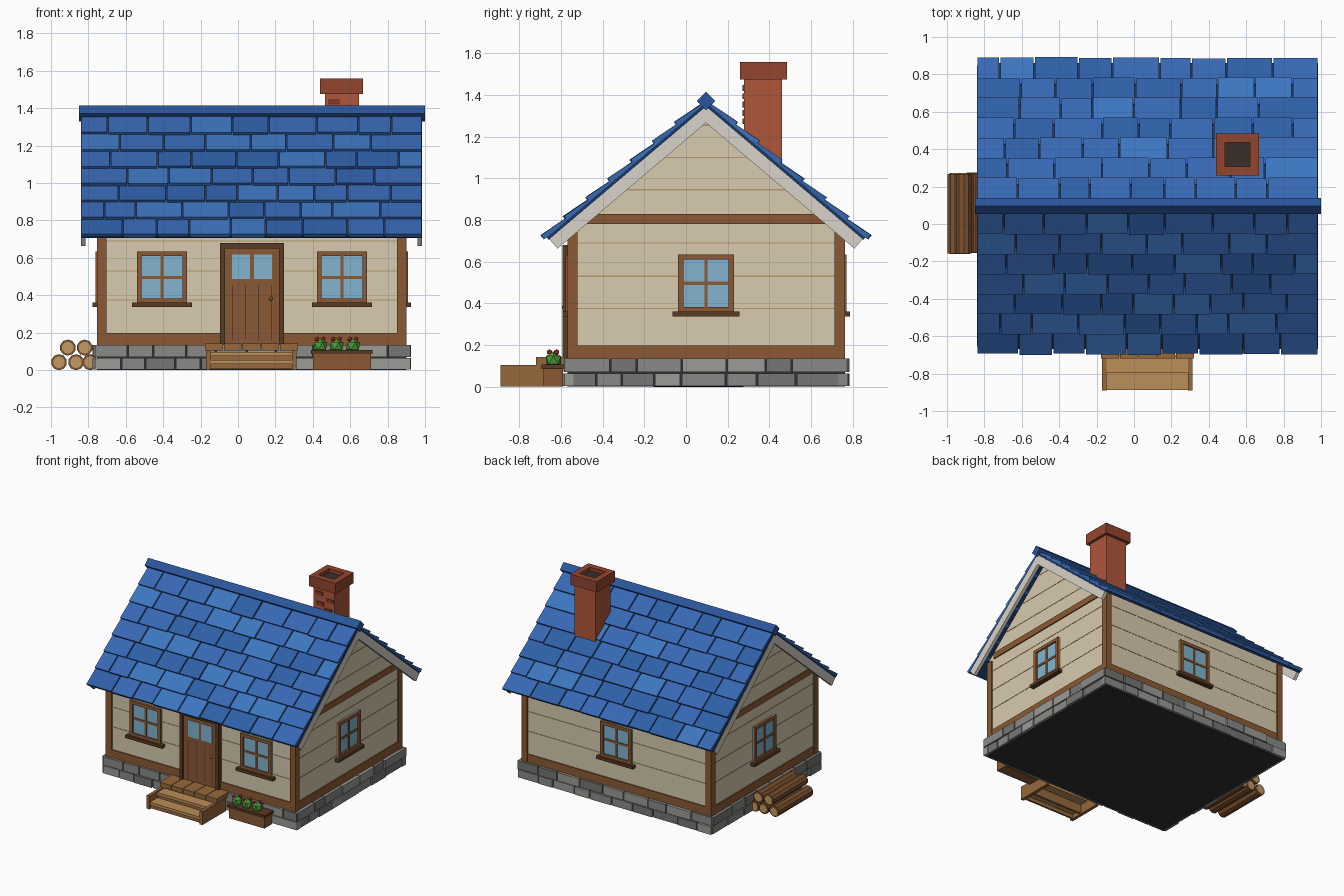
import bpy, bmesh, math, random
from mathutils import Vector, Matrix

if "Cube" in bpy.data.objects:
    bpy.data.objects.remove(bpy.data.objects["Cube"])

random.seed(4)
MATS = {}


def mat(name, hexcol):
    c = [int(hexcol[i:i + 2], 16) / 255 for i in (0, 2, 4)]
    m = bpy.data.materials.new(name)
    m.diffuse_color = [(v / 12.92 if v < .04 else ((v + .055) / 1.055) ** 2.4) for v in c] + [1]
    m.use_nodes = True
    m.node_tree.nodes["Principled BSDF"].inputs["Base Color"].default_value = m.diffuse_color
    MATS[name] = m


for n, h in dict(blue1='2F60A8', blue2='3768B4', blue3='3D76C0', navy='1B3560', ridge='2A559C', wall='D8CBAF',
                 groove='B39A70', timber='8B5A33', door='8A5835', darkwood='5A3A24', glass='82B4CF',
                 stone1='8A8B87', stone2='767773', stone3='9B9C96', base='303030', trim='D8D2C8',
                 brick='B0563A', cap='94452F', brick2='7E3A28', soot='3A2E2A', tread='BC8E58', step='96683A',
                 bark='7D5230', cut='C39A62', leaf='4E9A3A', petal='C8433A', brass='D0A040').items():
    mat(n, h)


def build(name, items):
    """One object from boxes (lo, hi, material, optional point mapping)."""
    bm, used = bmesh.new(), []
    for lo, hi, m, *f in items:
        if m not in used:
            used.append(m)
        res = bmesh.ops.create_cube(bm, size=1)
        for v in res['verts']:
            p = Vector([(lo[i], hi[i])[v.co[i] > 0] for i in range(3)])
            v.co = f[0](p) if f else p
        for fc in {fc for v in res['verts'] for fc in v.link_faces}:
            fc.material_index = used.index(m)
    return finish(name, bm, used)


def finish(name, bm, mats):
    bmesh.ops.recalc_face_normals(bm, faces=bm.faces)
    me = bpy.data.meshes.new(name)
    bm.to_mesh(me)
    bm.free()
    for m in mats:
        me.materials.append(MATS[m])
    o = bpy.data.objects.new(name, me)
    bpy.context.collection.objects.link(o)
    return o


def cuts(a, b, wmin, wmax):
    """Random split of a..b into pieces."""
    xs = [a]
    while b - xs[-1] > wmax * 1.3:
        xs.append(xs[-1] + random.uniform(wmin, wmax))
    return list(zip(xs, xs[1:] + [b]))


# house footprint (outer faces of the posts) and ridge
X0, X1, Y0, Y1, CY = -.754, .9, -.57, .763, .096
CX, ZR, SL = (X0 + X1) / 2, 1.345, math.atan(.847)
roof_z = lambda y: ZR - abs(y - CY) * .847

# foundation: dark core with two courses of stones
build('foundation_core', [((X0, Y0, 0), (X1, Y1, .133), 'base')])
stones = []
for r in range(2):
    za, zb = (.003, .064) if r == 0 else (.07, .135)
    for side in (0, 1):
        for a, b in cuts(X0 - .015, X1 + .025, .12, .22):
            o = random.uniform(.012, .022)
            y = (Y0 - o, Y0 + .03) if side == 0 else (Y1 - .03, Y1 + o)
            stones.append(((a + .004, y[0], za), (b - .004, y[1], zb), random.choice(('stone1', 'stone2', 'stone3'))))
        for a, b in cuts(Y0 - .01, Y1 + .01, .12, .22):
            o = random.uniform(.014, .025)
            x = (X0 - o, X0 + .03) if side == 0 else (X1 - .03, X1 + o)
            stones.append(((x[0], a + .004, za), (x[1], b - .004, zb), random.choice(('stone1', 'stone2', 'stone3'))))
build('foundation_stones', stones)

# walls: gabled prism
I = .012
bm = bmesh.new()
prof = [(Y0 + I, .13), (Y1 - I, .13), (Y1 - I, roof_z(Y1 - I)), (CY, ZR), (Y0 + I, roof_z(Y0 + I))]
face = bm.faces.new([bm.verts.new((X0 + I, y, z)) for y, z in prof])
ext = bmesh.ops.extrude_face_region(bm, geom=[face])
bmesh.ops.translate(bm, verts=[v for v in ext['geom'] if isinstance(v, bmesh.types.BMVert)], vec=(X1 - X0 - 2 * I, 0, 0))
finish('walls', bm, ['wall'])

# siding lines around the walls and in the gables
G = I - .002
lines = [((X0 + G, Y0 + G, z - .003), (X1 - G, Y1 - G, z + .003), 'groove') for z in (.375, .53, .69)]
for z in (.945, 1.1, 1.255):
    h = (ZR - z) / .847 - .01
    lines.append(((X0 + G, CY - h, z - .003), (X1 - G, CY + h, z + .003), 'groove'))
build('siding_lines', lines)

# timber frame: corner posts, sill beams, gable tie beams
T = .05
frame = []
for x in (X0, X1 - T):
    for y in (Y0, Y1 - T):
        frame.append(((x, y, .133), (x + T, y + T, .77), 'timber'))
e = .003
frame += [((X0 + e, Y0 + e, .133), (X1 - e, Y0 + T, .198), 'timber'), ((X0 + e, Y1 - T, .133), (X1 - e, Y1 - e, .198), 'timber')]
for x in (X0 + e, X1 - T - e):
    frame += [((x, Y0 + T, .133), (x + T, Y1 - T, .198), 'timber'), ((x, Y0 + .07, .78), (x + T, Y1 - .07, .828), 'timber')]
build('timber_frame', frame)


# windows: local x along wall, -y outward, origin at wall surface
def window(name, loc, ang):
    W, A, B = .134, .358, .635
    M = Matrix.Translation(loc) @ Matrix.Rotation(ang, 4, 'Z')
    f = lambda p: M @ p
    b = [((-W, -.008, A), (W, .02, B), 'glass', f)]
    for s in (-1, 1):
        x = s * (W - .0125)
        b.append(((x - .0125, -.02, A), (x + .0125, .02, B), 'timber', f))
    for z in (A, B - .025):
        b.append(((-W + .025, -.02, z), (W - .025, .02, z + .025), 'timber', f))
    b += [((-.008, -.014, A), (.008, .02, B), 'timber', f), ((-W, -.014, .488), (W, .02, .504), 'timber', f),
          ((-.16, -.036, .337), (.16, .02, .36), 'darkwood', f)]
    build(name, b)


window('front_window_left', (-.406, Y0 + I, 0), 0)
window('front_window_right', (.556, Y0 + I, 0), 0)
window('right_window', (X1 - I, CY, 0), math.pi / 2)
window('back_window', (CX, Y1 - I, 0), math.pi)
window('left_window', (X0 + I, CY, 0), -math.pi / 2)

# door with frame, planks, panes and knob
DX, D = .075, Y0
door = [((DX - .171, D - .022, .133), (DX - .145, D + .03, .68), 'darkwood'),
        ((DX + .145, D - .022, .133), (DX + .171, D + .03, .68), 'darkwood'),
        ((DX - .145, D - .022, .65), (DX + .145, D + .03, .68), 'darkwood'),
        ((DX - .145, D - .006, .133), (DX + .145, D + .03, .65), 'door')]
for s in (-1, 1):
    door.append(((DX + s * .058 - .048, D - .009, .487), (DX + s * .058 + .048, D, .617), 'glass'))
for k in range(4):
    x = DX - .105 + k * .07
    door.append(((x - .003, D - .008, .16), (x + .003, D, .455), 'darkwood'))
build('door', door)
bm = bmesh.new()
bmesh.ops.create_icosphere(bm, subdivisions=1, radius=.012, matrix=Matrix.Translation((.176, D - .015, .382)))
finish('door_knob', bm, ['brass'])

# roof: x across, u down the slope, w away from it
RX0, RX1, UE = -.84, .985, 1.003
for side, tag in ((-1, 'front'), (1, 'back')):
    def onroof(p, s=side):
        return Vector((p.x, CY + s * (p.y * math.cos(SL) + p.z * math.sin(SL)),
                       ZR - p.y * math.sin(SL) + p.z * math.cos(SL)))
    build(tag + '_roof_deck', [((RX0 + .002, 0, 0), (RX1 - .002, .99, .014), 'navy', onroof)])
    build(tag + '_bargeboards', [((x, -.0, -.06), (x + .025, .985, 0), 'trim', onroof) for x in (RX0, RX1 - .025)])
    tiles = []
    for k in range(7):
        u1 = UE - .14 * k
        u0 = max(u1 - .168, 0)

        def tilt(p, u1=u1, g=onroof):
            return g(Vector((p.x, p.y, p.z - .11 * (u1 - p.y))))
        first = random.uniform(.12, .25)
        for a, b in [(RX0, RX0 + first)] + cuts(RX0 + first, RX1, .16, .26):
            j = random.uniform(-.004, .004)
            tiles.append(((a + .004, u0, .016), (b - .004, u1 + j, .041 + j / 2),
                          random.choice(('blue1', 'blue2', 'blue2', 'blue3')), tilt))
    build(tag + '_shingles', tiles)
rot = Matrix.Translation((0, CY, 1.372)) @ Matrix.Rotation(math.pi / 4, 4, 'X')
build('ridge_cap', [((-.85, -.031, -.031), (1, .031, .031), 'ridge', lambda p: rot @ p)])

# chimney with hollow cap and a few raised bricks
cx0, cx1, cy0, cy1 = .438, .668, .26, .485
chim = [((.465, .278, .95), (.647, .462, 1.48), 'brick'),
        ((cx0, cy0, 1.475), (cx0 + .048, cy1, 1.558), 'cap'), ((cx1 - .048, cy0, 1.475), (cx1, cy1, 1.558), 'cap'),
        ((cx0 + .048, cy0, 1.475), (cx1 - .048, cy0 + .048, 1.558), 'cap'),
        ((cx0 + .048, cy1 - .048, 1.475), (cx1 - .048, cy1, 1.558), 'cap'),
        ((cx0 + .048, cy0 + .048, 1.475), (cx1 - .048, cy1 - .048, 1.53), 'soot')]
for x, z in ((.475, 1.26), (.56, 1.3), (.49, 1.34), (.575, 1.38), (.48, 1.42)):
    chim.append(((x, .272, z), (x + .065, .29, z + .028), 'brick2'))
build('chimney', chim)

# porch steps: side boards, two treads with risers, planked landing
steps = []
for x in (-.172, .289):
    steps.append(((x, -.89, 0), (x + .025, -.6, .105), 'step'))
for y, z in ((-.887, .055), (-.795, .097)):
    steps += [((-.147, y, z - .022), (.289, y + .095, z), 'tread'), ((-.147, y + .01, .005), (.289, y + .025, z - .022), 'step')]
for a, b in [(-.178 + .1 * k, -.078 + .1 * k) for k in range(5)]:
    steps.append(((a + .002, -.72, .105), (b - .002, -.56, .142), 'step'))
build('porch_steps', steps)

# flower box with low-poly plants
build('flower_box', [((.4, -.685, 0), (.71, -.59, .088), 'timber'), ((.39, -.693, .086), (.718, -.583, .106), 'darkwood')])
bm = bmesh.new()
for x in (.44, .527, .615):
    bmesh.ops.create_icosphere(bm, subdivisions=1, radius=.042, matrix=Matrix.Translation((x, -.637, .128)))
    for v in (-.018, .016):
        r = bmesh.ops.create_icosphere(bm, subdivisions=1, radius=.014, matrix=Matrix.Translation((x + v, -.637 + v, .166)))
        for fc in {fc for w in r['verts'] for fc in w.link_faces}:
            fc.material_index = 1
finish('flowers', bm, ['leaf', 'petal'])

# log pile: ten-sided logs with cut ends
bm = bmesh.new()
for i, (x, z) in enumerate(((-.957, .042), (-.866, .042), (-.79, .042), (-.91, .12), (-.82, .12))):
    for r, l, m in ((.043, .425, 0), (.032, .431, 1)):
        M = Matrix.Translation((x, .06 + .004 * (i % 3 - 1), z)) @ Matrix.Rotation(math.pi / 2, 4, 'X')
        res = bmesh.ops.create_cone(bm, cap_ends=True, segments=10, radius1=r, radius2=r, depth=l, matrix=M)
        for fc in {fc for v in res['verts'] for fc in v.link_faces}:
            fc.material_index = m
finish('log_pile', bm, ['bark', 'cut'])
